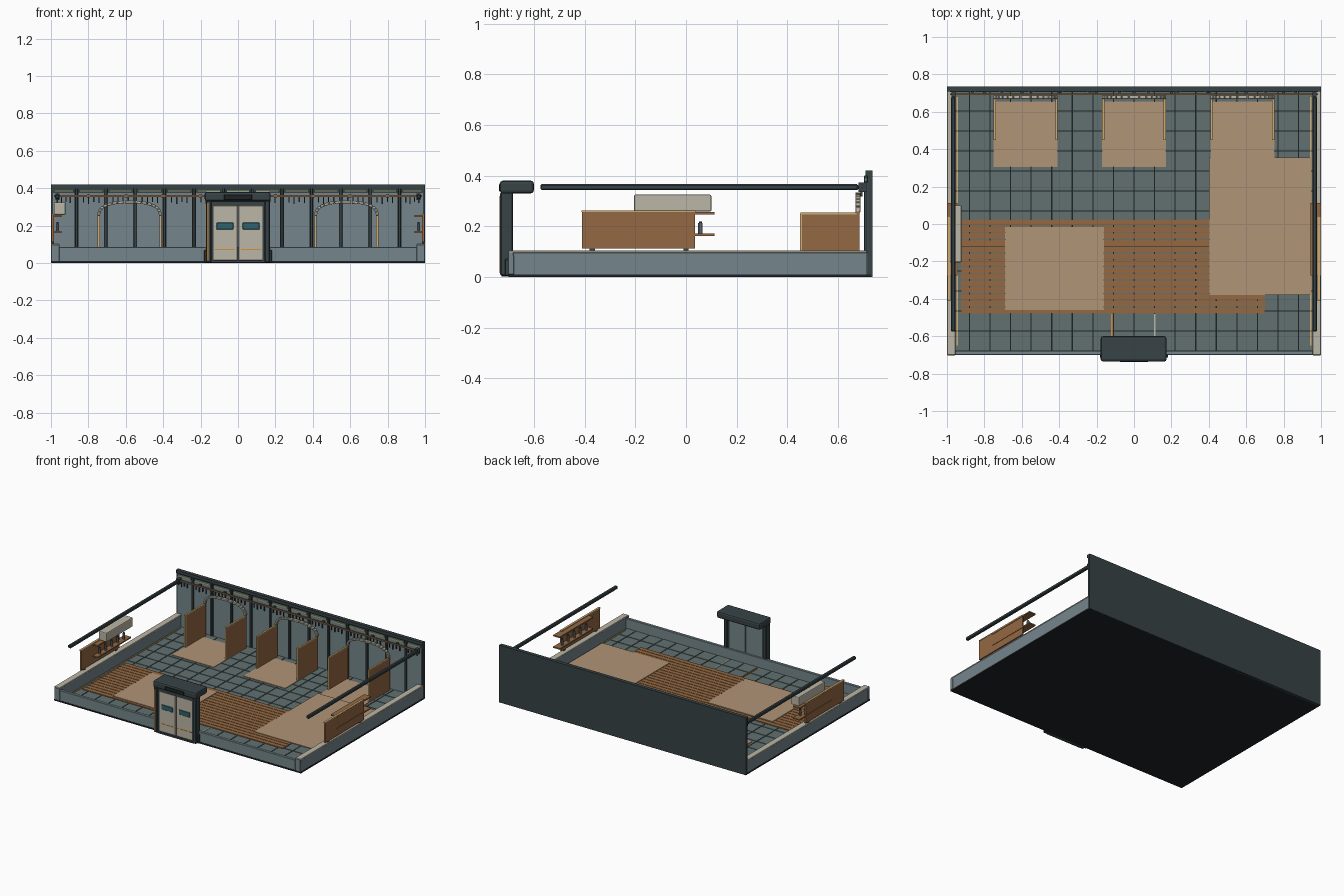
import bpy, bmesh, math
from mathutils import Matrix, Vector

if "Cube" in bpy.data.objects:
    bpy.data.objects.remove(bpy.data.objects["Cube"])


def mat(name, r, g, b):
    m = bpy.data.materials.new(name)
    m.diffuse_color = tuple((c / 255) ** 2.2 for c in (r, g, b)) + (1,)
    m.use_nodes = True
    m.node_tree.nodes["Principled BSDF"].inputs["Base Color"].default_value = m.diffuse_color
    return m


DARK = mat("dark_metal", 58, 68, 71)
GROUT = mat("grout", 34, 40, 42)
BLUE = mat("blue_grey_panel", 116, 132, 138)
TILE = mat("tile", 98, 112, 112)
BEIGE = mat("beige", 186, 180, 164)
WOOD = mat("wood", 146, 104, 68)
MAT = mat("tan_mat", 176, 147, 118)
TRIM = mat("light_wood", 205, 170, 115)
ORANGE = mat("orange", 214, 140, 60)
TEAL = mat("teal_glass", 50, 98, 110)
GREEN = mat("strip_green", 150, 160, 135)


def finish(name, bm, material, bevel=0, segments=1):
    me = bpy.data.meshes.new(name)
    bm.to_mesh(me)
    bm.free()
    ob = bpy.data.objects.new(name, me)
    bpy.context.collection.objects.link(ob)
    me.materials.append(material)
    if bevel:
        md = ob.modifiers.new("bevel", 'BEVEL')
        md.width, md.segments = bevel, segments
    return ob


def boxes(name, items, material, bevel=0, segments=1):
    """One object from boxes given as (x0, x1, y0, y1, z0, z1)."""
    bm = bmesh.new()
    for x0, x1, y0, y1, z0, z1 in items:
        m = Matrix.Translation(((x0 + x1) / 2, (y0 + y1) / 2, (z0 + z1) / 2)) @ \
            Matrix.Diagonal((x1 - x0, y1 - y0, z1 - z0, 1))
        bmesh.ops.create_cube(bm, size=1, matrix=m)
    return finish(name, bm, material, bevel, segments)


def both(*items):
    """Add the x-mirrored twin of each box."""
    return [b for i in items for b in (i, (-i[1], -i[0]) + tuple(i[2:]))]


def cylinders(name, items, material, sides=10):
    """Upright cylinders given as (x, y, z0, z1, radius)."""
    bm = bmesh.new()
    for x, y, z0, z1, r in items:
        bmesh.ops.create_cone(bm, cap_ends=True, segments=sides, radius1=r, radius2=r,
                              depth=z1 - z0, matrix=Matrix.Translation((x, y, (z0 + z1) / 2)))
    return finish(name, bm, material)


# Base slab and tiled floor
boxes("base_slab", [(-1, 1, -0.70, 0.73, 0, 0.01)], GROUT)
nx, ny, x0, y0, dx, dy = 18, 13, -0.99, -0.68, 0.11, 0.107
boxes("floor_tiles", [(max(x0 + i * dx + .003, -.955), min(x0 + (i + 1) * dx - .003, .955),
                       y0 + j * dy + .003, y0 + (j + 1) * dy - .003, 0.008, 0.015)
                      for i in range(nx) for j in range(ny)], TILE)

# Low perimeter walls
boxes("front_curb", [(-1, 1, -0.70, -0.678, 0.01, 0.086)], BLUE, 0.002)
boxes("side_curbs", both((0.96, 0.998, -0.698, 0.715, 0.01, 0.095)), BLUE)
boxes("side_curb_caps", both((0.955, 1, -0.70, 0.715, 0.095, 0.104)), BEIGE, 0.002)
boxes("curb_light_strips", both((0.942, 0.95, -0.65, 0.68, 0.012, 0.02)), TRIM)
boxes("curb_posts", both((0.955, 0.999, -0.703, -0.68, 0.01, 0.1)), BLUE, 0.002)

# Back wall with panels, columns, top beam
boxes("back_wall", [(-1, 1, 0.716, 0.735, 0, 0.42)], DARK)
cols = [s * (0.0785 + 0.157 * k) for k in range(6) for s in (-1, 1)]
cols.sort()
edges = [-1.0] + cols + [1.0]
bays = [(a + 0.01, b - 0.01) for a, b in zip(edges, edges[1:])]
boxes("back_panels", [(a, b, 0.712, 0.718, 0.01, 0.375) for a, b in bays], BLUE)
boxes("back_columns", [(c - .008, c + .008, 0.702, 0.717, 0.01, 0.40) for c in cols], DARK, 0.002)
boxes("top_beam", [(-1, 1, 0.708, 0.718, 0.398, 0.42)], DARK)
boxes("bay_light_strips", [(a + .006, b - .006, 0.705, 0.714, 0.379, 0.39) for a, b in bays], GREEN)

# Tool rail with brackets and hanging hooks
boxes("tool_rail", [(-0.985, 0.985, 0.69, 0.698, 0.353, 0.363)], WOOD)
boxes("rail_brackets", [(k * .2 - .008, k * .2 + .008, 0.696, 0.716, 0.35, 0.368)
                        for k in range(-4, 5)], DARK)
boxes("rail_hooks", [(a + t * (b - a) - .003, a + t * (b - a) + .003, 0.689, 0.696,
                      0.355 - h, 0.355) for a, b in bays
                     for t, h in ((.2, .03), (.4, .038), (.6, .028), (.8, .035))], DARK)

# Three stalls: mat, two partitions, segmented arch
for n, cx in enumerate((-0.58, 0, 0.58), 1):
    boxes(f"stall_mat_{n}", [(cx - .17, cx + .17, 0.305, 0.655, 0.012, 0.019)], MAT)
    xs = (cx - .165, cx + .165)
    boxes(f"stall_partitions_{n}", [(x - .005, x + .005, 0.455, 0.67, 0.014, 0.248)
                                    for x in xs], WOOD)
    boxes(f"partition_trim_{n}", [(x - .006, x + .006, 0.452, 0.672, 0.247, 0.254) for x in xs] +
          [(x - .006, x + .006, 0.45, 0.457, 0.014, 0.25) for x in xs], TRIM)
    bm = bmesh.new()

    def arc(a):
        c, s = math.cos(a), math.sin(a)
        return Vector((cx + math.copysign(abs(c) ** .8, c) * 0.165, 0.678, 0.255 + 0.072 * abs(s) ** .8))

    N = 15
    for i in range(N):
        p, q = arc(math.pi * i / N), arc(math.pi * (i + 1) / N)
        d = q - p
        m = Matrix.Translation((p + q) / 2) @ Matrix.Rotation(-math.atan2(d.z, d.x), 4, 'Y') @ \
            Matrix.Diagonal((d.length * 0.92, 0.02, 0.015, 1))
        bmesh.ops.create_cube(bm, size=1, matrix=m)
    finish(f"stall_arch_{n}", bm, BEIGE, 0.002)
    boxes(f"arch_posts_{n}", [(x - .006, x + .006, 0.67, 0.685, 0.014, 0.258) for x in xs], WOOD)

# Slatted wooden deck and large mats
step = 0.505 / 14
boxes("deck_slats", [(-0.925, 0.70, -0.48 + i * step + .002, -0.48 + (i + 1) * step - .002,
                      0.015, 0.021) for i in range(14)], WOOD)
boxes("deck_bearers", [(-0.92, 0.695, y, y + .008, 0.014, 0.0195)
                       for y in (-.475, -.395, -.26, -.12, .01)], GROUT)
boxes("left_mat", [(-0.69, -0.16, -0.46, -0.015, 0.02, 0.025)], MAT)
boxes("right_mat", [(0.40, 0.945, -0.38, 0.355, 0.02, 0.025)], MAT)
boxes("path_line_left", [(-0.122, -0.115, -0.66, -0.48, 0.014, 0.018)], ORANGE)
boxes("path_line_right", [(0.108, 0.115, -0.66, -0.48, 0.014, 0.018)], BEIGE)

# Entrance: posts, lintel canopy, two door leaves
boxes("door_posts", both((0.143, 0.172, -0.733, -0.682, 0.004, 0.335)), DARK, 0.005)
boxes("door_post_feet", both((0.14, 0.182, -0.715, -0.68, 0.004, 0.07)), DARK, 0.003)
boxes("door_canopy", [(-0.178, 0.174, -0.735, -0.60, 0.33, 0.38)], DARK, 0.012, 2)
boxes("canopy_sign_plate", [(-0.075, 0.075, -0.738, -0.73, 0.338, 0.366)], GROUT, 0.002)
boxes("door_header", [(-0.145, 0.145, -0.722, -0.69, 0.308, 0.332)], DARK)
boxes("door_threshold", [(-0.145, 0.145, -0.728, -0.68, 0.002, 0.014)], DARK)
boxes("door_leaves", both((0.003, 0.137, -0.719, -0.699, 0.014, 0.308)), BEIGE, 0.003)
boxes("door_back_panels", both((0.003, 0.14, -0.699, -0.69, 0.014, 0.308)), BLUE)
boxes("door_windows", both((0.025, 0.115, -0.722, -0.715, 0.18, 0.216)), TEAL, 0.002)
boxes("door_stripes", both((0.015, 0.125, -0.7205, -0.718, 0.07, 0.076)), ORANGE)
boxes("door_edge_frames", both((0.132, 0.143, -0.722, -0.69, 0.014, 0.31)), DARK)
boxes("door_side_light", [(-0.166, -0.158, -0.7355, -0.73, 0.015, 0.32)], ORANGE)

# Side rails
boxes("side_rails", both((0.954, 0.978, -0.575, 0.68, 0.343, 0.366)), DARK, 0.005)
boxes("side_rail_ends", both((0.955, 0.977, 0.68, 0.716, 0.336, 0.372)), DARK)

# Side shelving: back boards, shelves, jars, cabinet on the left
boxes("side_boards", both((0.984, 0.996, -0.41, 0.035, 0.113, 0.258)), WOOD)
boxes("side_board_trim", both((0.982, 0.998, -0.412, 0.037, 0.256, 0.262)), TRIM)
boxes("side_board_feet", both((0.984, 0.994, -0.38, -0.36, 0.1, 0.114),
                              (0.984, 0.994, -0.01, 0.01, 0.1, 0.114)), DARK)
boxes("side_shelves", both((0.945, 0.999, -0.275, 0.112, 0.162, 0.171),
                           (0.945, 0.999, -0.275, 0.112, 0.247, 0.256)), WOOD)
ys = [-0.225 + 0.0705 * k for k in range(5)]
cylinders("shelf_jars", [(s * .965, y, 0.171, 0.213, .009) for s in (-1, 1) for y in ys], BLUE)
cylinders("jar_lids", [(s * .965, y, 0.213, 0.219, .0065) for s in (-1, 1) for y in ys], DARK)
boxes("wall_cabinet", [(-0.985, -0.922, -0.205, 0.10, 0.258, 0.325)], BEIGE, 0.006, 2)
